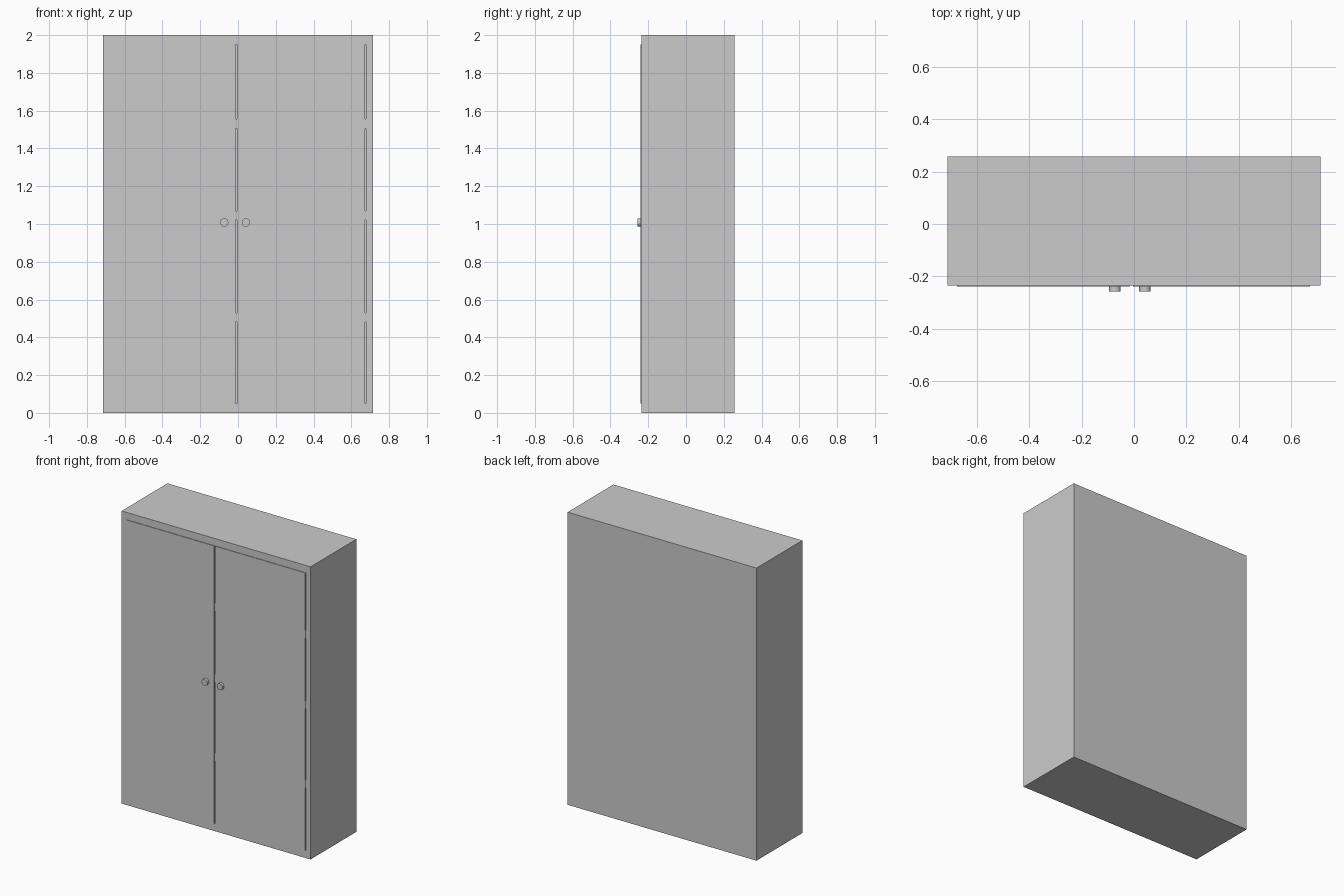
import bpy, bmesh
from math import radians
from mathutils import Matrix

if "Cube" in bpy.data.objects:
    bpy.data.objects.remove(bpy.data.objects["Cube"])

HALF_W, BACK, FRONT, HEIGHT = 0.714, 0.258, -0.236, 2.0
OPEN_X, OPEN_Z0, OPEN_Z1 = 0.678, 0.05, 1.95
DOOR_FRONT, DOOR_BACK = -0.240, -0.205


def make_object(name, bm):
    bmesh.ops.recalc_face_normals(bm, faces=bm.faces)
    mesh = bpy.data.meshes.new(name)
    bm.to_mesh(mesh)
    bm.free()
    obj = bpy.data.objects.new(name, mesh)
    bpy.context.collection.objects.link(obj)
    return obj


def box_mesh(x0, x1, y0, y1, z0, z1):
    bm = bmesh.new()
    bmesh.ops.create_cube(bm, size=1)
    bmesh.ops.scale(bm, vec=(x1 - x0, y1 - y0, z1 - z0), verts=bm.verts)
    bmesh.ops.translate(bm, vec=((x0 + x1) / 2, (y0 + y1) / 2, (z0 + z1) / 2), verts=bm.verts)
    return bm


def cylinder(name, radius, depth, location, segments, along_y=False):
    bm = bmesh.new()
    rot = Matrix.Rotation(radians(90), 4, 'X') if along_y else Matrix()
    bmesh.ops.create_cone(bm, cap_ends=True, segments=segments, radius1=radius,
                          radius2=radius, depth=depth,
                          matrix=Matrix.Translation(location) @ rot)
    obj = make_object(name, bm)
    bpy.ops.object.select_all(action='DESELECT')
    obj.select_set(True)
    bpy.context.view_layer.objects.active = obj
    bpy.ops.object.shade_smooth_by_angle(angle=radians(35))
    return obj


# Hollow carcass: the front face is inset, then pushed back to form the interior
bm = box_mesh(-HALF_W, HALF_W, FRONT, BACK, 0, HEIGHT)
bm.normal_update()
face = min(bm.faces, key=lambda f: f.calc_center_median().y)
bmesh.ops.inset_region(bm, faces=[face], thickness=0.03)
for v in face.verts:
    v.co.x = OPEN_X if v.co.x > 0 else -OPEN_X
    v.co.z = OPEN_Z1 if v.co.z > 1 else OPEN_Z0
inner = bmesh.ops.extrude_discrete_faces(bm, faces=[face])["faces"][0]
for v in inner.verts:
    v.co.y = BACK - 0.03
make_object("cabinet_body", bm)

# Two doors, each with a knob by the middle and three hinges in its right-hand gap
doors = [("left", -OPEN_X, -0.0145, -0.073, -0.0093),
         ("right", -0.004, 0.673, 0.042, 0.6755)]
for side, x0, x1, knob_x, hinge_x in doors:
    make_object(side + "_door", box_mesh(x0, x1, DOOR_FRONT, DOOR_BACK, OPEN_Z0, OPEN_Z1))
    cylinder(side + "_knob", 0.022, 0.026, (knob_x, -0.245, 1.008), 24, along_y=True)
    for i, z in enumerate((0.505, 1.045, 1.53)):
        cylinder(f"{side}_hinge_{i + 1}", 0.005, 0.05, (hinge_x, -0.231, z), 12)
